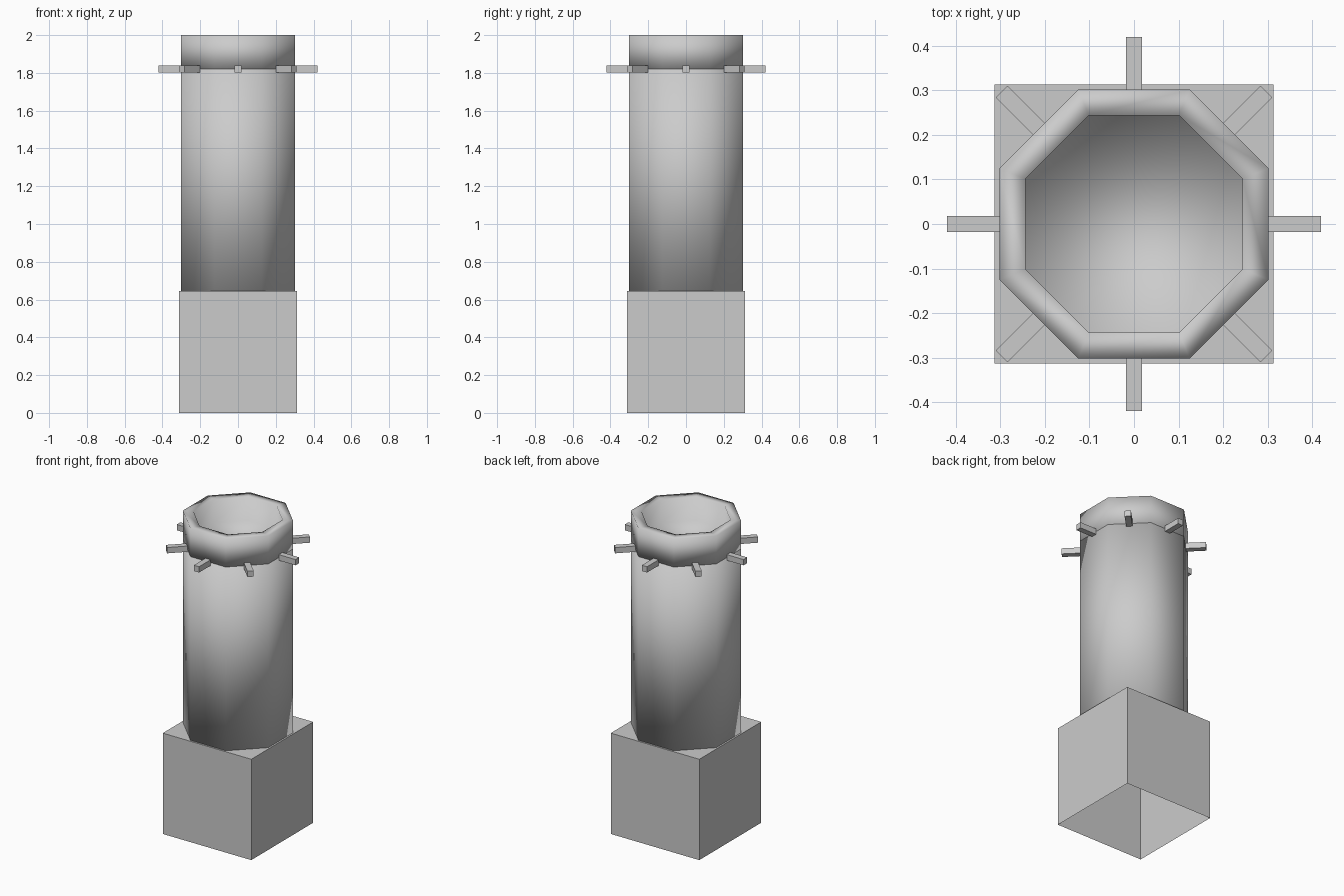
import bpy, bmesh, math
from mathutils import Matrix

if "Cube" in bpy.data.objects:
    bpy.data.objects.remove(bpy.data.objects["Cube"])

R = 0.302 / math.cos(math.pi / 8)    # outer octagon corner radius
RI = 0.244 / math.cos(math.pi / 8)   # bowl opening corner radius


def finish(name, bm, smooth=False):
    bmesh.ops.recalc_face_normals(bm, faces=bm.faces)
    mesh = bpy.data.meshes.new(name)
    bm.to_mesh(mesh)
    bm.free()
    for p in mesh.polygons:
        p.use_smooth = smooth
    obj = bpy.data.objects.new(name, mesh)
    bpy.context.collection.objects.link(obj)
    return obj


def octagon_stack(name, profile):
    """Closed smooth solid joining octagonal rings given as (radius, z)."""
    bm = bmesh.new()
    rings = []
    for r, z in profile:
        angles = [math.radians(22.5 + 45 * i) for i in range(8)]
        rings.append([bm.verts.new((r * math.cos(a), r * math.sin(a), z)) for a in angles])
    for lo, hi in zip(rings, rings[1:]):
        for i in range(8):
            j = (i + 1) % 8
            bm.faces.new((lo[i], lo[j], hi[j], hi[i]))
    bm.faces.new(rings[0][::-1])
    bm.faces.new(rings[-1])
    return finish(name, bm, smooth=True)


def box(bm, size, centre, turn=0.0):
    m = (Matrix.Rotation(turn, 4, 'Z') @ Matrix.Translation(centre)
         @ Matrix.Diagonal((*size, 1)))
    bmesh.ops.create_cube(bm, size=1, matrix=m)


# Square base, open underneath
bm = bmesh.new()
box(bm, (0.626, 0.626, 0.645), (0, 0, 0.3225))
bm.normal_update()
bottom = [f for f in bm.faces if f.calc_center_median().z < 0.01]
bmesh.ops.delete(bm, geom=bottom, context='FACES_ONLY')
finish("base", bm)

# Octagonal column
octagon_stack("column", [(R, 0.645), (R, 1.82)])

# Cup-shaped collar with a recessed floor
octagon_stack("collar", [(R, 1.82), (R, 2.0), (RI, 2.0), (RI, 1.85)])

# Eight pegs radiating from the seam
bm = bmesh.new()
for i in range(8):
    box(bm, (0.15, 0.037, 0.037), (0.345, 0, 1.82), math.radians(45 * i))
finish("pegs", bm)
